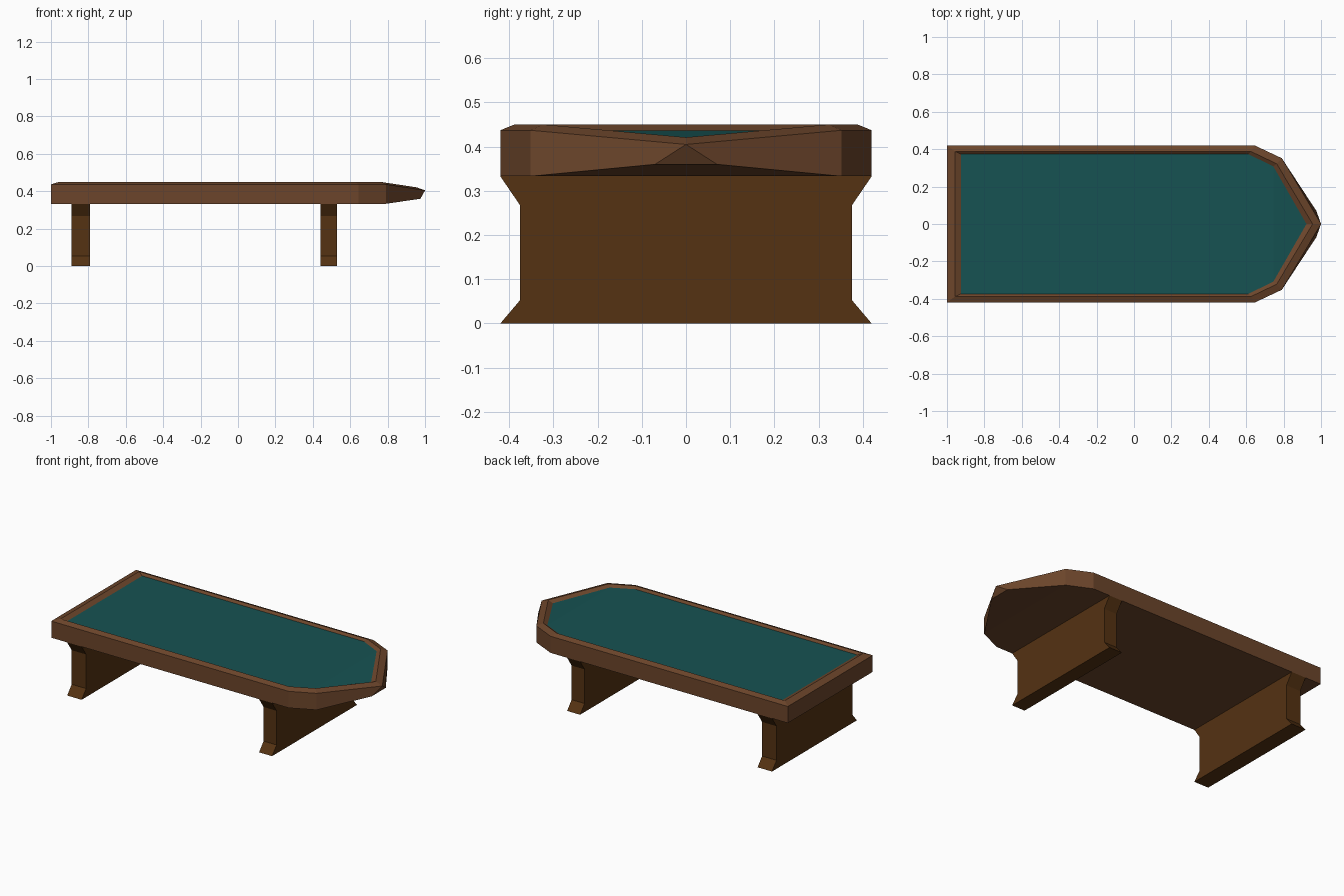
import bpy

if "Cube" in bpy.data.objects:
    bpy.data.objects.remove(bpy.data.objects["Cube"])


def material(name, rgb):
    m = bpy.data.materials.new(name)
    m.diffuse_color = (*rgb, 1)
    m.use_nodes = True
    m.node_tree.nodes["Principled BSDF"].inputs["Base Color"].default_value = m.diffuse_color
    return m


def make(name, verts, faces, mat):
    me = bpy.data.meshes.new(name)
    me.from_pydata(verts, [], faces)
    me.materials.append(mat)
    me.update()
    ob = bpy.data.objects.new(name, me)
    bpy.context.collection.objects.link(ob)
    return ob


def ring(half):
    """Counter-clockwise outline from tip to back corner, mirrored over y."""
    return half + [(x, -y, z) for x, y, z in reversed(half) if y > 0]


rail_wood = material("rail_wood", (0.15, 0.06, 0.024))
leg_wood = material("leg_wood", (0.09, 0.032, 0.006))
felt_green = material("felt_green", (0.008, 0.085, 0.085))

# Pointed outline rings: side wall top, rail ridge, inner edge
wall = ring([(1, 0, .405), (.79, .352, .437), (.645, .42, .437), (-1, .42, .437)])
ridge = ring([(.955, 0, .421), (.763, .322, .45), (.625, .388, .45), (-.957, .388, .45)])
inner = ring([(.922, 0, .409), (.745, .308, .437), (.612, .373, .437), (-.925, .373, .437)])
# The bottom ring has a blunt end of two points
bottom = ring([(.975, .07, .36), (.79, .352, .333), (.645, .42, .333), (-1, .42, .333)])

# Table body: rail strips, side wall, underside
verts = wall + ridge + inner + bottom
faces = []
for a in (0, 7):
    for i in range(7):
        j = (i + 1) % 7
        faces.append((a + i, a + j, a + 7 + j, a + 7 + i))
B = 21
for i in range(7):
    faces.append((B + i, B + i + 1, (i + 1) % 7, i))
faces.append((B + 7, B, 0))
faces += [(B + 6, B + 5, B + 4, B + 3, B + 2, B + 1), (B, B + 7, B + 6, B + 1)]
make("table_body", verts, faces, rail_wood)

# Felt playing surface, dipping towards the tip
make("felt_surface", inner, [(1, 2, 3, 4, 5, 6), (0, 1, 6)], felt_green)

# Two slab legs with flared head and foot
half = [(.42, 0), (.375, .053), (.375, .267), (.42, .333)]
profile = half + [(-y, z) for y, z in reversed(half)]
n = len(profile)
for name, x0, x1 in (("back_leg", -.89, -.79), ("tip_leg", .44, .53)):
    verts = [(x, y, z) for x in (x0, x1) for y, z in profile]
    faces = [(i, (i + 1) % n, n + (i + 1) % n, n + i) for i in range(n)]
    faces += [tuple(reversed(range(n))), tuple(range(n, 2 * n))]
    faces = [f[::1] for f in faces[:n]] + faces[n:]
    leg = make(name, verts, faces, leg_wood)
    # Consistent outward normals
    import bmesh
    bm = bmesh.new()
    bm.from_mesh(leg.data)
    bmesh.ops.recalc_face_normals(bm, faces=bm.faces)
    bm.to_mesh(leg.data)
    bm.free()
